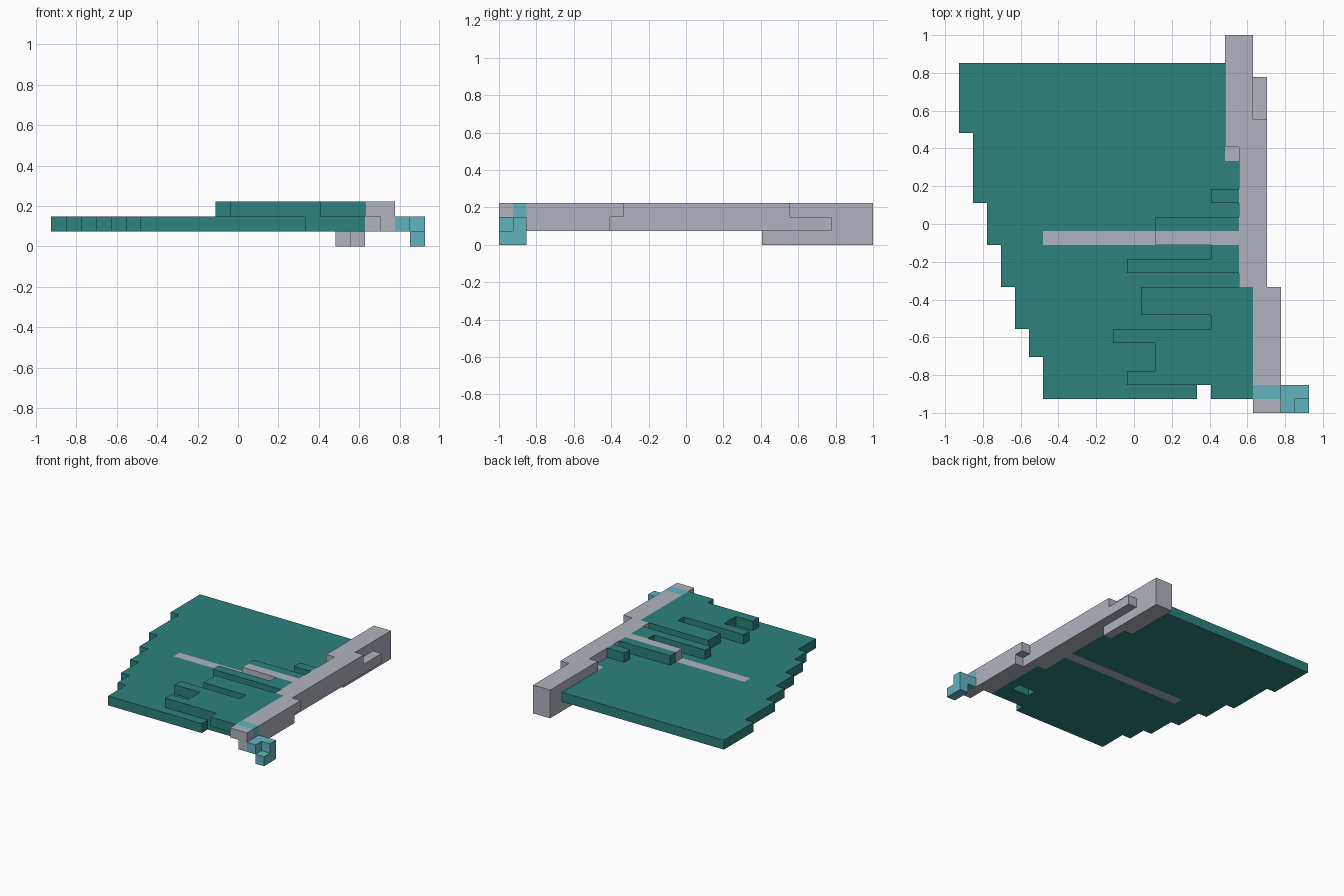
import bpy
import bmesh
from math import radians
from mathutils import Vector

cube = bpy.data.objects.get("Cube")
if cube:
    bpy.data.objects.remove(cube, do_unlink=True)

UNIT = 2 / 27                      # edge of one block
ORIGIN = Vector((-12.5, -13.5, 0))  # grid corner in blocks


def material(name, rgb):
    m = bpy.data.materials.new(name)
    m.use_nodes = True
    m.diffuse_color = (*rgb, 1)
    m.node_tree.nodes["Principled BSDF"].inputs["Base Color"].default_value = (*rgb, 1)
    return m


teal = material("teal", (0.026, 0.223, 0.198))
grey = material("light_grey", (0.434, 0.456, 0.515))
cyan = material("cyan", (0.122, 0.456, 0.527))

cells = {}


def fill(part, layer, x0, x1, y0, y1):
    """Give a rectangle of blocks to a part; None clears it."""
    for x in range(x0, x1):
        for y in range(y0, y1):
            cells[x, y, layer] = part


# Main wing plate: stepped outer edge, (left, right, first row, end row)
for x0, x1, y0, y1 in [(6, 17, 1, 2), (6, 21, 2, 4), (5, 21, 4, 6), (4, 21, 6, 9),
                       (3, 20, 9, 12), (2, 20, 12, 15), (1, 20, 15, 18),
                       (1, 19, 18, 20), (0, 19, 20, 25)]:
    fill("wing_plate", 1, x0, x1, y0, y1)
fill(None, 1, 18, 20, 4, 5)        # recess on the underside

# Raised ribs on top of the wing
for x0, x1, y0, y1 in [(18, 21, 1, 2), (12, 21, 2, 3), (14, 21, 3, 5), (11, 21, 5, 6),
                       (18, 21, 6, 7), (13, 21, 7, 9), (12, 20, 10, 11),
                       (18, 20, 11, 12), (14, 20, 13, 14), (18, 20, 15, 16)]:
    fill("wing_ribs", 2, x0, x1, y0, y1)

# Grey stripe running through the wing
fill("wing_stripe", 1, 6, 20, 12, 13)
fill("wing_stripe", 2, 14, 20, 12, 13)

# Spar along the wing root, three layers
for layer, x0, x1, y0, y1 in [(2, 21, 23, 0, 9), (2, 20, 22, 9, 19), (2, 19, 22, 19, 21),
                              (2, 19, 21, 21, 27),
                              (1, 22, 23, 0, 2), (1, 21, 23, 2, 8), (1, 21, 22, 8, 9),
                              (1, 20, 22, 9, 18), (1, 19, 22, 18, 24), (1, 19, 21, 24, 27),
                              (0, 20, 21, 19, 27), (0, 19, 20, 21, 27)]:
    fill("root_spar", layer, x0, x1, y0, y1)

# Cyan band and hooked tip
fill("spar_band", 2, 21, 23, 1, 2)
fill("hook_tip", 1, 23, 24, 0, 2)
fill("hook_tip", 1, 24, 25, 1, 2)
fill("hook_tip", 0, 24, 25, 0, 2)


def build(part, mat):
    """Mesh the exposed block faces of one part and merge flat areas."""
    bm = bmesh.new()
    for cell, owner in cells.items():
        if owner != part:
            continue
        for axis in range(3):
            for side in (-1, 1):
                near = list(cell)
                near[axis] += side
                if cells.get(tuple(near)):
                    continue
                n, u, v = Vector(), Vector(), Vector()
                n[axis] = side / 2
                u[(axis + 1) % 3] = side / 2
                v[(axis + 2) % 3] = 0.5
                mid = Vector(cell) + Vector((0.5, 0.5, 0.5)) + ORIGIN + n
                corners = (mid - u - v, mid + u - v, mid + u + v, mid - u + v)
                bm.faces.new([bm.verts.new(p * UNIT) for p in corners])
    bmesh.ops.remove_doubles(bm, verts=bm.verts, dist=UNIT / 100)
    bmesh.ops.dissolve_limit(bm, angle_limit=radians(1), verts=bm.verts, edges=bm.edges)
    mesh = bpy.data.meshes.new(part)
    bm.to_mesh(mesh)
    bm.free()
    mesh.materials.append(mat)
    bpy.context.collection.objects.link(bpy.data.objects.new(part, mesh))


for part, mat in [("wing_plate", teal), ("wing_ribs", teal), ("wing_stripe", grey),
                  ("root_spar", grey), ("spar_band", cyan), ("hook_tip", cyan)]:
    build(part, mat)
